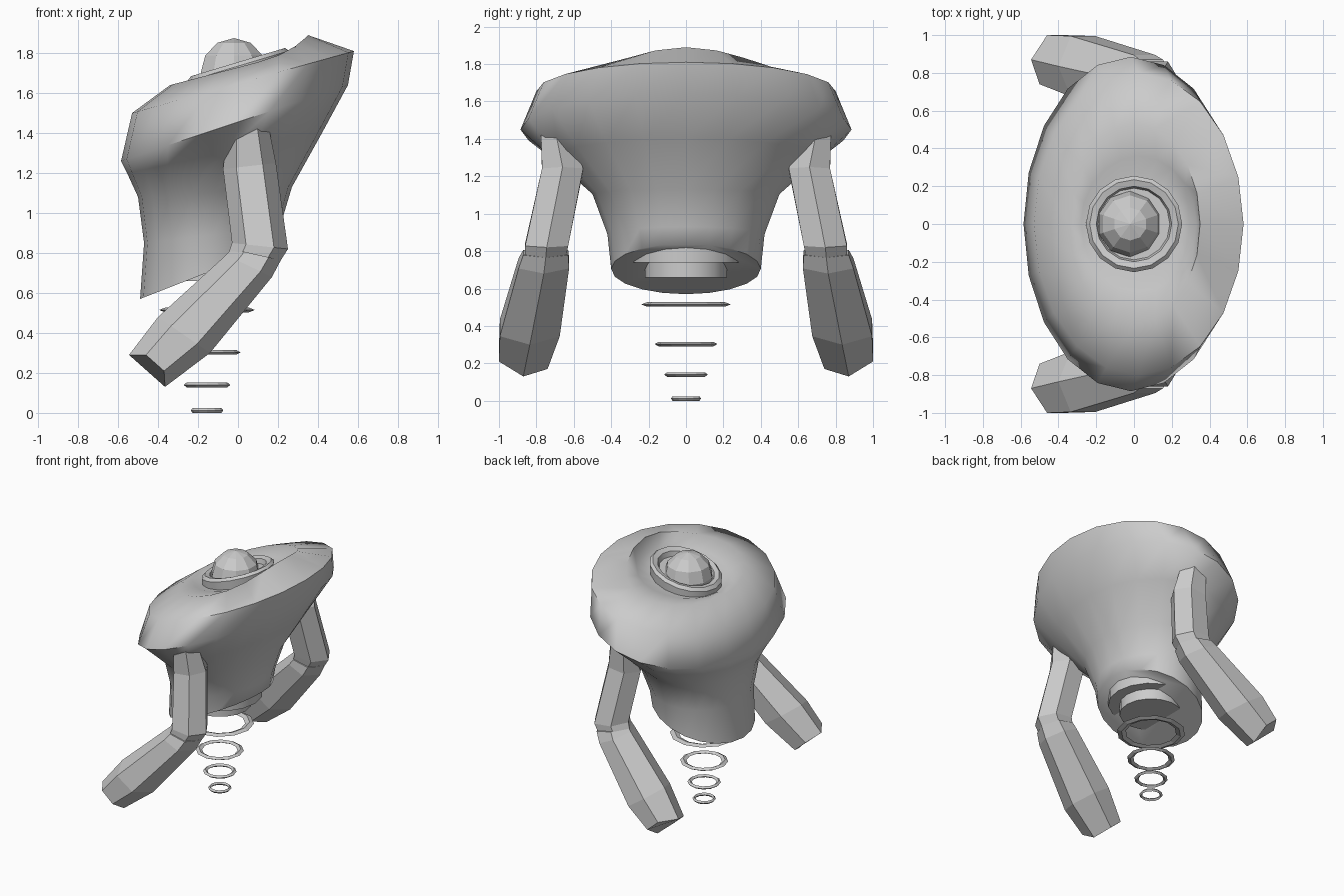
import bpy, bmesh
from math import sin, cos, pi, radians
from mathutils import Vector

if "Cube" in bpy.data.objects:
    bpy.data.objects.remove(bpy.data.objects["Cube"])


def loft(name, rings, cap_start=True, cap_end=True):
    """Skin a list of equally long vertex rings."""
    bm = bmesh.new()
    vs = [[bm.verts.new(p) for p in ring] for ring in rings]
    n = len(vs[0])
    for a, b in zip(vs, vs[1:]):
        for i in range(n):
            j = (i + 1) % n
            bm.faces.new((a[i], a[j], b[j], b[i]))
    if cap_start:
        bm.faces.new(vs[0])
    if cap_end:
        bm.faces.new(vs[-1])
    bmesh.ops.recalc_face_normals(bm, faces=bm.faces)
    me = bpy.data.meshes.new(name)
    bm.to_mesh(me)
    bm.free()
    ob = bpy.data.objects.new(name, me)
    bpy.context.collection.objects.link(ob)
    return ob


def smooth(ob, angle):
    bpy.ops.object.select_all(action='DESELECT')
    ob.select_set(True)
    bpy.context.view_layer.objects.active = ob
    bpy.ops.object.shade_smooth_by_angle(angle=radians(angle))


def tilted_ring(xl, zl, xr, zr, hy, lift=0.0, n=20):
    """Ellipse through a left and a right point, with half depth hy."""
    pts = []
    for i in range(n):
        c, s = cos(2 * pi * i / n), sin(2 * pi * i / n)
        z = (zl + zr) / 2 + (zr - zl) / 2 * c + lift * max(0, c) ** 4
        pts.append(((xl + xr) / 2 + (xr - xl) / 2 * c, hy * s, z))
    return pts


# Body shell: slanted flat underside, flared wall, brim, dome, neck groove
body = loft("body_shell", [tilted_ring(*r) for r in [
    (-0.49, 0.57, 0.20, 0.84, 0.40),
    (-0.47, 0.85, 0.21, 0.93, 0.42),
    (-0.50, 1.08, 0.27, 1.13, 0.50),
    (-0.555, 1.20, 0.42, 1.40, 0.72),
    (-0.585, 1.26, 0.55, 1.64, 0.885),
    (-0.53, 1.50, 0.58, 1.81, 0.80),
    (-0.34, 1.64, 0.35, 1.82, 0.53, 0.07),
    (-0.28, 1.64, 0.33, 1.775, 0.36),
    (-0.24, 1.62, 0.25, 1.73, 0.25),
]])
smooth(body, 65)

# Collar around the head, tilted with the top
profile = [(0.25, -0.10), (0.255, -0.01), (0.235, 0.01), (0.20, 0.0), (0.19, -0.035)]
collar = loft("neck_collar", [
    tilted_ring(-r, 1.745 + h - 0.3 * r, r, 1.745 + h + 0.3 * r, r, 0, 16)
    for r, h in profile])
smooth(collar, 30)

# Faceted head
bpy.ops.mesh.primitive_uv_sphere_add(segments=10, ring_count=6, radius=0.175,
                                     location=(-0.02, 0, 1.70))
bpy.context.object.name = "head"

# Thruster emerging from the slanted underside
for name, r, z0 in (("thruster_flange", 0.30, 0.74), ("thruster_nozzle", 0.22, 0.66)):
    bpy.ops.mesh.primitive_cylinder_add(vertices=16, radius=r, depth=0.90 - z0,
                                        location=(-0.155, 0, (0.90 + z0) / 2))
    bpy.context.object.name = name
    smooth(bpy.context.object, 40)

# Hover rings shrinking towards the ground
for i, (r, z) in enumerate([(0.24, 0.515), (0.168, 0.303), (0.117, 0.14), (0.082, 0.012)]):
    bpy.ops.mesh.primitive_torus_add(major_segments=12, minor_segments=4,
                                     major_radius=r * 0.87, minor_radius=r * 0.13,
                                     location=(-0.155, 0, z))
    ring = bpy.context.object
    ring.name = f"hover_ring_{i + 1}"
    ring.scale.z = 0.012 / (r * 0.13)


def hex_section(x0, z0, x1, z1, y, hy, side, back=0.0):
    """Six-sided section; 'back' pulls its outer edge up along the arm."""
    a, b = Vector((x0, y * side, z0)), Vector((x1, y * side, z1))
    mid, u = (a + b) / 2, (b - a) / 2
    out = Vector((back, hy * side, back))
    inn = Vector((0, -hy * side, 0))
    return [mid + u, mid + u / 2 + out, mid - u / 2 + out,
            mid - u, mid - u / 2 + inn, mid + u / 2 + inn]


# Arms on both sides: x, z of the two edges, y centre, half depth
upper = [(-0.06, 1.34, 0.15, 1.45, 0.70, 0.075),
         (-0.075, 1.22, 0.19, 1.25, 0.66, 0.11),
         (-0.03, 0.85, 0.25, 0.82, 0.745, 0.115),
         (-0.05, 0.79, 0.18, 0.71, 0.755, 0.105)]
lower = [(-0.03, 0.82, 0.215, 0.765, 0.75, 0.12),
         (-0.06, 0.79, 0.17, 0.68, 0.76, 0.135),
         (-0.40, 0.48, -0.14, 0.30, 0.835, 0.16),
         (-0.545, 0.29, -0.365, 0.13, 0.87, 0.13)]
for label, side in (("front", -1), ("back", 1)):
    loft(label + "_upper_arm", [hex_section(*s, side) for s in upper])
    loft(label + "_forearm", [hex_section(*s, side, 0.04 if s is lower[-1] else 0)
                              for s in lower])
